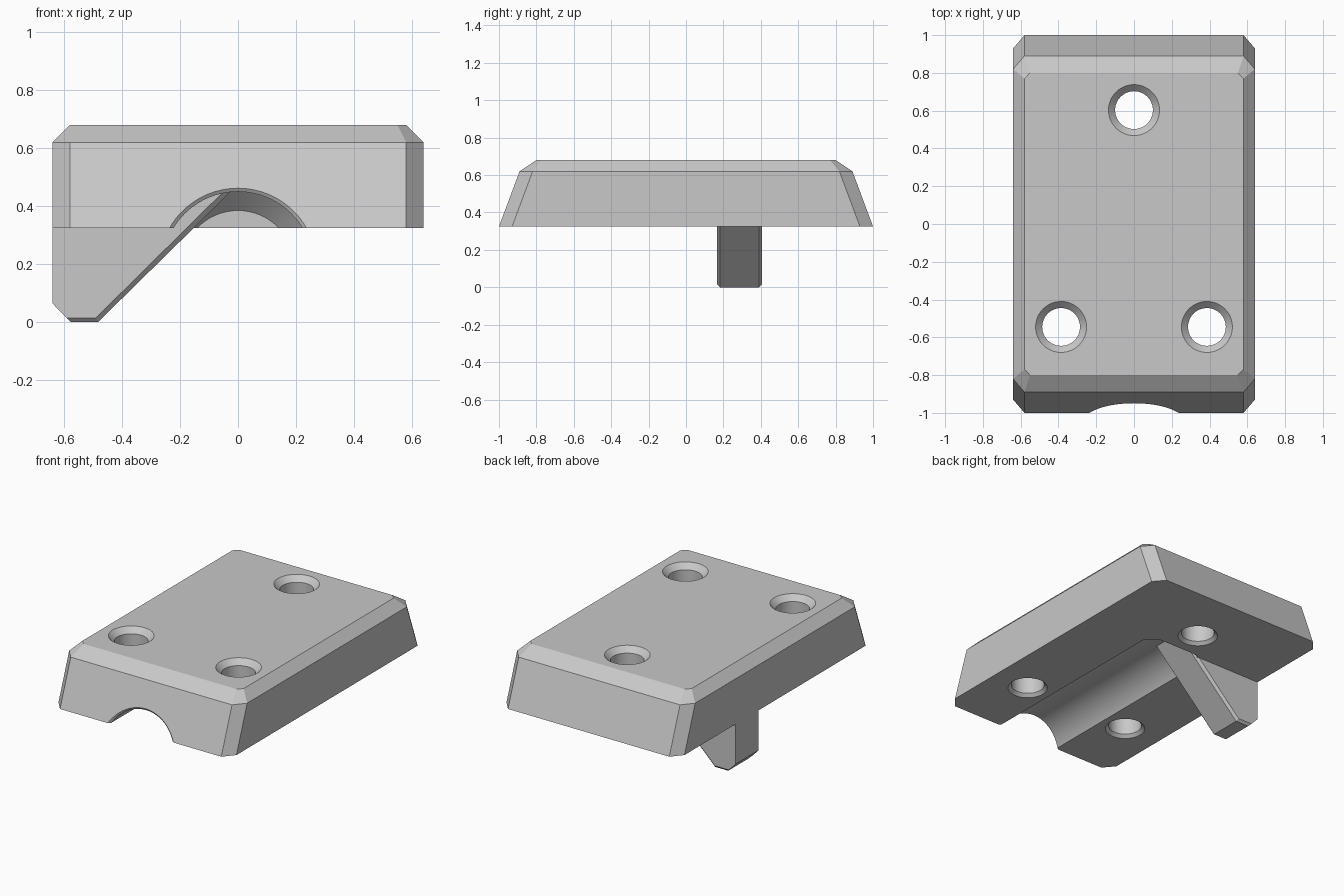
import bpy, bmesh, math

if "Cube" in bpy.data.objects:
    bpy.data.objects.remove(bpy.data.objects["Cube"], do_unlink=True)

grey = bpy.data.materials.new("light_grey")
grey.use_nodes = True
grey.diffuse_color = (0.58, 0.58, 0.58, 1)
grey.node_tree.nodes["Principled BSDF"].inputs["Base Color"].default_value = (0.58, 0.58, 0.58, 1)

BASE, SHOULDER, TOP = 0.325, 0.62, 0.68   # heights of the block


def loft(name, rings):
    """Closed solid skinned through matching rings of points."""
    bm = bmesh.new()
    loops = [[bm.verts.new(p) for p in ring] for ring in rings]
    n = len(loops[0])
    for a, b in zip(loops, loops[1:]):
        for i in range(n):
            j = (i + 1) % n
            bm.faces.new((a[i], a[j], b[j], b[i]))
    bm.faces.new(loops[0][::-1])
    bm.faces.new(loops[-1])
    bmesh.ops.recalc_face_normals(bm, faces=bm.faces)
    mesh = bpy.data.meshes.new(name)
    bm.to_mesh(mesh)
    bm.free()
    mesh.materials.append(grey)
    obj = bpy.data.objects.new(name, mesh)
    bpy.context.collection.objects.link(obj)
    return obj


def cut_rect(hx, hy, cx, cy, z):
    """Rectangle with cut corners."""
    return [(hx, cy - hy, z), (hx, hy - cy, z), (hx - cx, hy, z), (cx - hx, hy, z),
            (-hx, hy - cy, z), (-hx, cy - hy, z), (cx - hx, -hy, z), (hx - cx, -hy, z)]


def circle(r, n=64):
    return [(r * math.cos(2 * math.pi * i / n), r * math.sin(2 * math.pi * i / n)) for i in range(n)]


def subtract(target, cutter):
    mod = target.modifiers.new("cut", "BOOLEAN")
    mod.operation = "DIFFERENCE"
    mod.solver = "EXACT"
    mod.object = cutter
    bpy.context.view_layer.objects.active = target
    bpy.ops.object.modifier_apply(modifier=mod.name)
    bpy.data.objects.remove(cutter, do_unlink=True)


# Block with sloping ends, cut corners and a bevelled top
block = loft("block", [
    cut_rect(0.64, 1.0, 0.06, 0.07, BASE),
    cut_rect(0.64, 0.89, 0.06, 0.07, SHOULDER),
    cut_rect(0.58, 0.80, 0.03, 0.03, TOP),
])

# Round groove: bevelled mouth parallel to the sloping front, tapered inner end
AXIS_Z = 0.19
LEAN = 0.11 / (SHOULDER - BASE)
groove = []
for y, r, lean in ((-1.02, 0.292, LEAN), (-0.988, 0.26, LEAN), (0.355, 0.26, 0), (0.42, 0.195, 0)):
    groove.append([(x, y + lean * (AXIS_Z + z - BASE), AXIS_Z + z) for x, z in circle(r)])
subtract(block, loft("groove_cutter", groove))

# Three screw holes, countersunk on top and eased underneath
for hx, hy in ((0, 0.603), (0.386, -0.545), (-0.386, -0.545)):
    profile = ((BASE - 0.02, 0.14), (BASE + 0.02, 0.10), (TOP - 0.035, 0.10), (TOP + 0.02, 0.155))
    subtract(block, loft("hole_cutter", [[(hx + x, hy + y, z) for x, y in circle(r, 48)]
                                         for z, r in profile]))

# Hooked arm under the right side, its lower edges eased
outer = [(-0.64, BASE), (-0.64, 0.065), (-0.577, 0), (-0.483, 0), (-0.015, 0.46), (-0.3, 0.5)]
inner = [(-0.64, BASE), (-0.64, 0.065), (-0.592, 0.015), (-0.49, 0.015), (-0.04, 0.46), (-0.3, 0.5)]
arm = loft("arm", [[(x, y, z) for x, z in shape] for y, shape in
                   ((0.167, inner), (0.182, outer), (0.39, outer), (0.405, inner))])

# Smooth the round walls, keep every edge crisp
for obj in (block, arm):
    bpy.ops.object.select_all(action="DESELECT")
    obj.select_set(True)
    bpy.context.view_layer.objects.active = obj
    bpy.ops.object.shade_smooth_by_angle(angle=math.radians(15))
